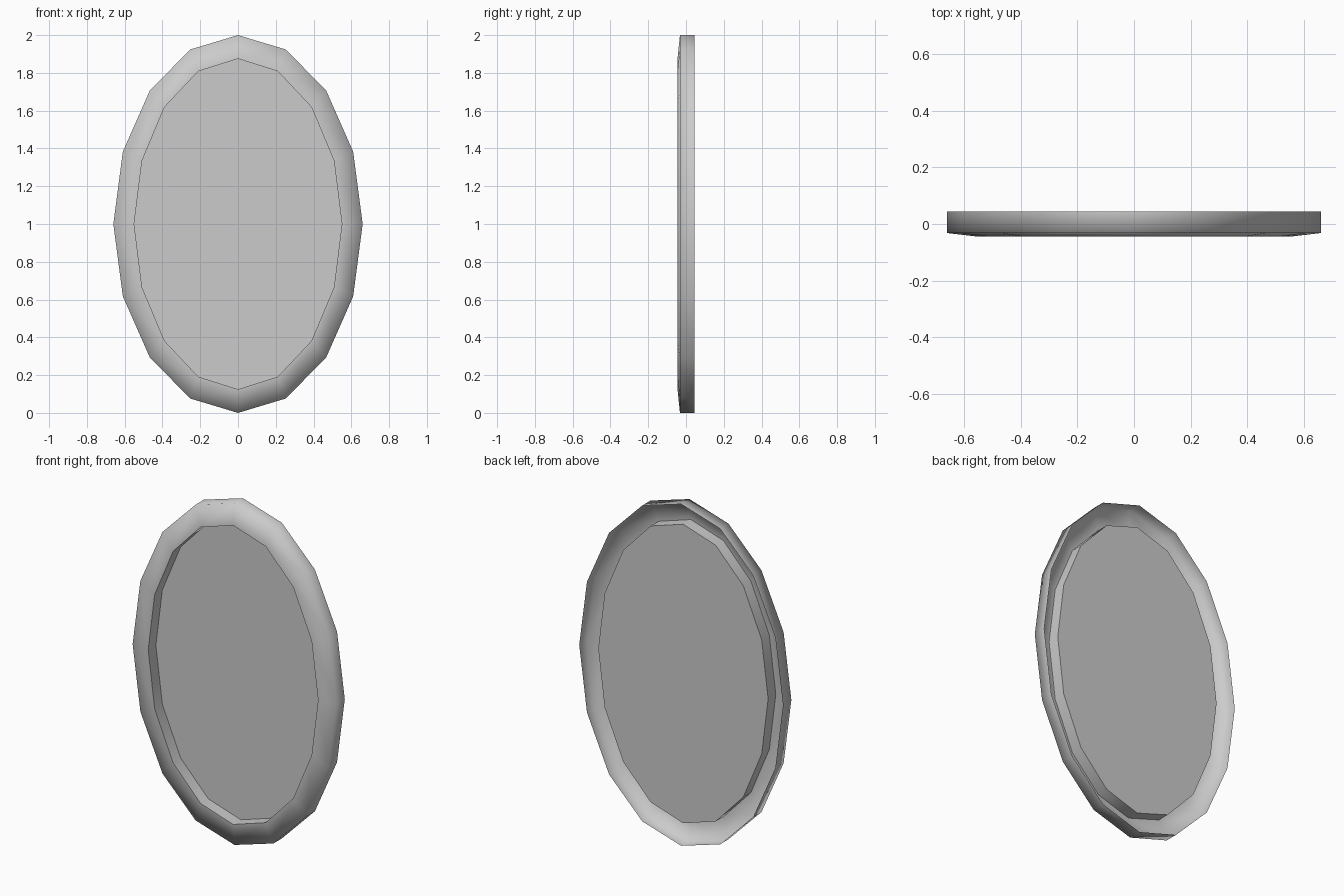
import bpy
import bmesh
import math

default_cube = bpy.data.objects.get("Cube")
if default_cube:
    bpy.data.objects.remove(default_cube, do_unlink=True)

SIDES = 16
CENTRE_Z = 1.0
OUTER = (0.66, 1.0)
INNER = (0.55, 0.875)
BACK_Y, SHOULDER_Y, FRONT_Y, PANEL_Y = 0.045, -0.032, -0.045, 0.026

grey = bpy.data.materials.new("light grey")
grey.use_nodes = True
colour = (0.6, 0.6, 0.6, 1.0)
grey.diffuse_color = colour
grey.node_tree.nodes["Principled BSDF"].inputs["Base Color"].default_value = colour


def oval(bm, radii, y):
    """Ring of vertices on an upright oval at depth y."""
    angles = [math.tau * i / SIDES for i in range(SIDES)]
    return [bm.verts.new((radii[0] * math.cos(a), y, CENTRE_Z + radii[1] * math.sin(a)))
            for a in angles]


def bridge(bm, a, b):
    """Smooth band of quads between two rings."""
    for i in range(SIDES):
        j = (i + 1) % SIDES
        bm.faces.new((a[i], a[j], b[j], b[i])).smooth = True


def finish(bm, name):
    mesh = bpy.data.meshes.new(name)
    bm.to_mesh(mesh)
    bm.free()
    mesh.materials.append(grey)
    obj = bpy.data.objects.new(name, mesh)
    bpy.context.collection.objects.link(obj)
    return obj


# Frame: open-backed shell with outer wall, sloping face and inner wall
bm = bmesh.new()
rings = [oval(bm, OUTER, BACK_Y), oval(bm, OUTER, SHOULDER_Y),
         oval(bm, INNER, FRONT_Y), oval(bm, INNER, PANEL_Y)]
for ring_a, ring_b in zip(rings, rings[1:]):
    bridge(bm, ring_a, ring_b)
# Crisp inner lip
lip = set(rings[2])
for edge in bm.edges:
    if edge.verts[0] in lip and edge.verts[1] in lip:
        edge.smooth = False
finish(bm, "oval_frame")

# Flat recessed panel
bm = bmesh.new()
bm.faces.new(oval(bm, INNER, PANEL_Y))
finish(bm, "mirror_panel")
